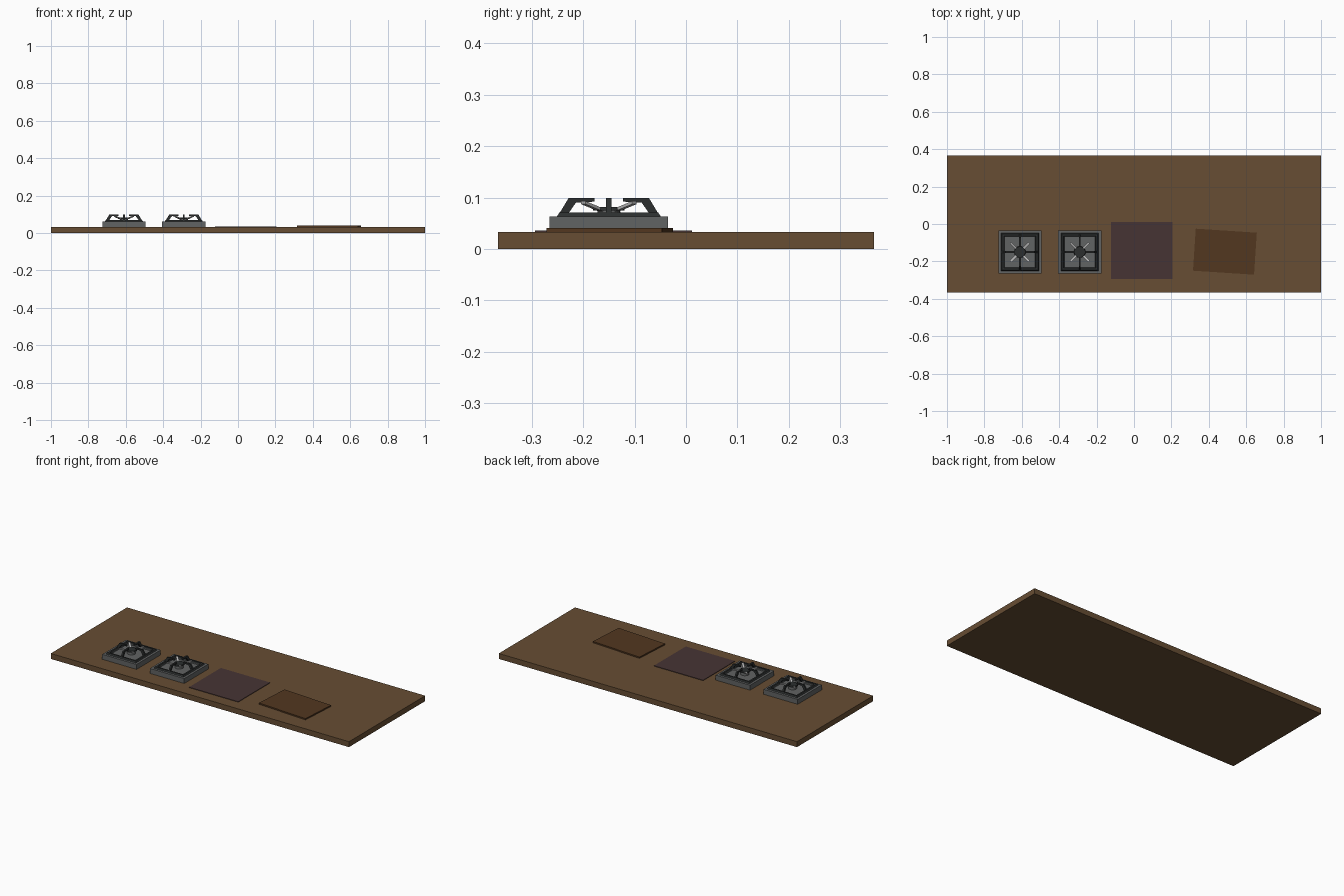
import bpy, bmesh
from math import pi, radians
from mathutils import Matrix, Vector

if "Cube" in bpy.data.objects:
    bpy.data.objects.remove(bpy.data.objects["Cube"])


def material(name, rgb):
    m = bpy.data.materials.new(name)
    m.diffuse_color = (*rgb, 1)
    m.use_nodes = True
    m.node_tree.nodes["Principled BSDF"].inputs["Base Color"].default_value = m.diffuse_color
    return m


WOOD = material("wood", (0.135, 0.075, 0.033))
DARK_WOOD = material("dark_wood", (0.085, 0.038, 0.014))
CLOTH = material("cloth", (0.062, 0.034, 0.034))
STEEL = material("steel", (0.12, 0.125, 0.125))
IRON = material("iron", (0.025, 0.028, 0.028))
BRIGHT = material("bright_metal", (0.5, 0.5, 0.5))


def finish(name, bm, mat):
    bmesh.ops.recalc_face_normals(bm, faces=bm.faces)
    me = bpy.data.meshes.new(name)
    bm.to_mesh(me)
    bm.free()
    me.materials.append(mat)
    ob = bpy.data.objects.new(name, me)
    bpy.context.collection.objects.link(ob)
    return ob


def box(name, centre, size, mat, rot=0):
    bm = bmesh.new()
    bmesh.ops.create_cube(bm, size=1)
    bm.transform(Matrix.Translation(centre) @ Matrix.Rotation(rot, 4, 'Z')
                 @ Matrix.Diagonal((*size, 1)))
    return finish(name, bm, mat)


def square_ring(name, cx, cy, profile, mat):
    # closed (half width, z) profile swept around a square
    bm = bmesh.new()
    corners = [(1, 1), (-1, 1), (-1, -1), (1, -1)]
    loops = [[bm.verts.new((cx + sx * r, cy + sy * r, z)) for r, z in profile]
             for sx, sy in corners]
    n = len(profile)
    for i in range(4):
        a, b = loops[i], loops[(i + 1) % 4]
        for j in range(n):
            k = (j + 1) % n
            bm.faces.new((a[j], b[j], b[k], a[k]))
    return finish(name, bm, mat)


def arms(name, cx, cy, profile, thickness, start, mat):
    # four copies of an upright (radius, z) plate around the burner centre
    bm = bmesh.new()
    for i in range(4):
        rot = Matrix.Translation((cx, cy, 0)) @ Matrix.Rotation(start + i * pi / 2, 4, 'Z')
        f = bm.faces.new([bm.verts.new(rot @ Vector((r, -thickness / 2, z))) for r, z in profile])
        ext = bmesh.ops.extrude_face_region(bm, geom=[f])
        verts = [v for v in ext["geom"] if isinstance(v, bmesh.types.BMVert)]
        bmesh.ops.translate(bm, verts=verts, vec=rot.to_3x3() @ Vector((0, thickness, 0)))
    return finish(name, bm, mat)


def disc(name, cx, cy, z0, z1, r0, r1, mat):
    bm = bmesh.new()
    bmesh.ops.create_cone(bm, cap_ends=True, segments=24, radius1=r0, radius2=r1, depth=z1 - z0,
                          matrix=Matrix.Translation((cx, cy, (z0 + z1) / 2)))
    return finish(name, bm, mat)


# Countertop, placemat and skewed cutting board
box("countertop", (0, 0, 0.0165), (2, 0.73, 0.033), WOOD)
box("placemat", (0.042, -0.141, 0.0345), (0.33, 0.305, 0.003), CLOTH)
box("cutting_board", (0.486, -0.148, 0.037), (0.327, 0.225, 0.008), DARK_WOOD, radians(-3.75))

# Two gas burners
for side, cx in (("left", -0.61), ("right", -0.29)):
    cy = -0.15
    square_ring(side + "_burner_base", cx, cy,
                [(0.115, 0.033), (0.115, 0.063), (0.085, 0.063), (0.085, 0.033)], STEEL)
    box(side + "_burner_tray", (cx, cy, 0.045), (0.17, 0.17, 0.024), STEEL)
    square_ring(side + "_grate_frame", cx, cy,
                [(0.101, 0.063), (0.096, 0.071), (0.086, 0.071), (0.082, 0.063)], IRON)
    # Grate arms: splayed leg, flat top and brace
    arms(side + "_grate_arms", cx, cy,
         [(0.099, 0.064), (0.078, 0.099), (0.028, 0.099), (0.028, 0.092),
          (0.064, 0.090), (0.082, 0.064)], 0.010, 0, IRON)
    # Sloping diagonal prongs
    arms(side + "_prongs", cx, cy,
         [(0.070, 0.087), (0.070, 0.093), (0.022, 0.079), (0.022, 0.073)], 0.012, pi / 4, BRIGHT)
    # Burner head and cap
    disc(side + "_burner_head", cx, cy, 0.057, 0.075, 0.024, 0.022, STEEL)
    disc(side + "_burner_cap", cx, cy, 0.075, 0.082, 0.031, 0.029, IRON)
